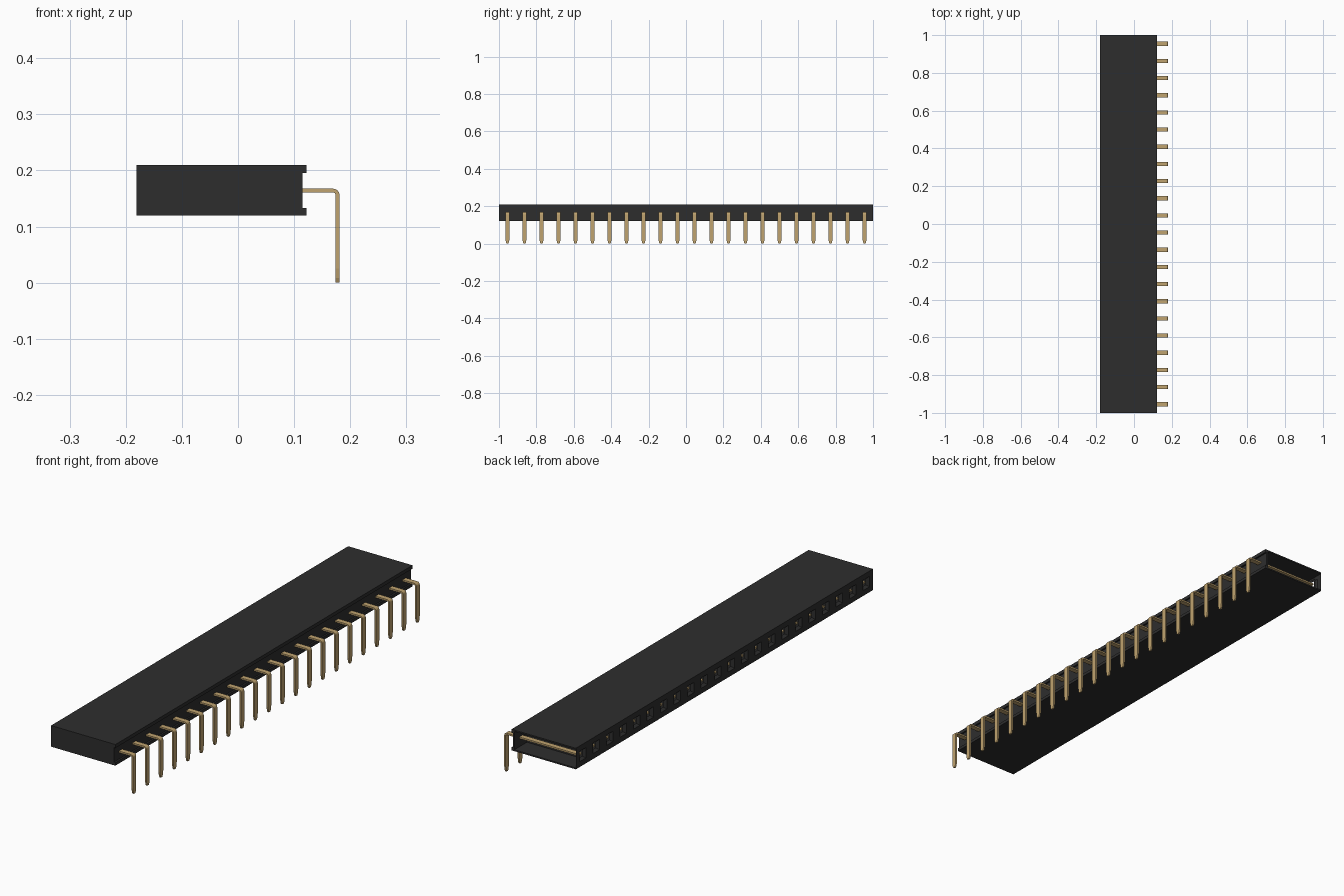
import bpy, bmesh, math

if "Cube" in bpy.data.objects:
    bpy.data.objects.remove(bpy.data.objects["Cube"])

COUNT = 22
PITCH = 2 / COUNT
FIRST = -1 + PITCH / 2
X0, X1 = -0.181, 0.115      # socket face and rear wall
LIP = 0.122                 # rear edge of the lips
Z0, Z1 = 0.12, 0.21
MID = 0.164                 # height of the pin row


def material(name, color, rough):
    m = bpy.data.materials.new(name)
    m.use_nodes = True
    m.diffuse_color = (*color, 1)
    bsdf = m.node_tree.nodes["Principled BSDF"]
    bsdf.inputs["Base Color"].default_value = (*color, 1)
    bsdf.inputs["Roughness"].default_value = rough
    return m


black = material("black plastic", (0.027, 0.027, 0.027), 0.6)
gold = material("gold metal", (0.53, 0.37, 0.16), 0.5)


def finish(name, bm, mat):
    bmesh.ops.recalc_face_normals(bm, faces=bm.faces)
    me = bpy.data.meshes.new(name)
    bm.to_mesh(me)
    bm.free()
    me.materials.append(mat)
    ob = bpy.data.objects.new(name, me)
    bpy.context.collection.objects.link(ob)
    return ob


def box(name, x, y, z):
    bm = bmesh.new()
    bmesh.ops.create_cube(bm, size=1)
    for v in bm.verts:
        v.co = [r[0] + (c + 0.5) * (r[1] - r[0]) for c, r in zip(v.co, (x, y, z))]
    return finish(name, bm, black)


def bridge(bm, rings):
    for a, b in zip(rings, rings[1:]):
        for i in range(4):
            j = (i + 1) % 4
            bm.faces.new((a[i], a[j], b[j], b[i]))


def repeat(ob):
    mod = ob.modifiers.new("row", "ARRAY")
    mod.count = COUNT
    mod.use_relative_offset = False
    mod.use_constant_offset = True
    mod.constant_offset_displace = (0, PITCH, 0)


# Housing shell: the far end is left open
T = 0.006
box("top_plate", (X0, LIP), (-1, 1), (Z1 - T, Z1))
box("bottom_plate", (X0, LIP), (-1, 1), (Z0, Z0 + T))
box("top_lip", (X1 - T, LIP), (-1, 1), (0.195, Z1 - T))
box("bottom_lip", (X1 - T, LIP), (-1, 1), (Z0 + T, 0.133))
box("rear_wall", (X1 - T, X1), (-1, 1), (0.133, 0.195))

# One wall per cell
repeat(box("cell_wall", (X0, X1 - T), (-1, -1 + T), (Z0 + T, Z1 - T)))

# Socket face: one funnel-shaped opening per cell
bm = bmesh.new()
zc = (Z0 + Z1) / 2
rings = []
for x, hy, hz in ((X0, PITCH / 2, (Z1 - Z0) / 2), (X0, 0.022, 0.022),
                  (X0 + 0.012, 0.014, 0.014), (X0 + 0.012, 0.022, 0.022)):
    rings.append([bm.verts.new((x, FIRST + sy * hy, zc + sz * hz))
                  for sy, sz in ((-1, -1), (1, -1), (1, 1), (-1, 1))])
bridge(bm, rings)
repeat(finish("socket_face", bm, black))

# Flat pin bent downward, with a tapered tip
bm = bmesh.new()
H, W, R, PX = 0.0035, 0.011, 0.008, 0.1775
stations = [(X0 + 0.012, MID, 90, W)]
for k in range(5):
    a = 90 - 22.5 * k
    r = math.radians(a)
    stations.append((PX - R + R * math.cos(r), MID - R + R * math.sin(r), a, W))
stations += [(PX, 0.025, 0, W), (PX, 0.008, 0, 0.0085), (PX, 0, 0, 0.005)]
rings = []
for x, z, a, w in stations:
    nx, nz = math.cos(math.radians(a)) * H, math.sin(math.radians(a)) * H
    rings.append([bm.verts.new((x + s * nx, FIRST + t * w, z + s * nz))
                  for s, t in ((-1, -1), (1, -1), (1, 1), (-1, 1))])
bridge(bm, rings)
bm.faces.new(rings[0])
bm.faces.new(rings[-1])
repeat(finish("pin", bm, gold))
